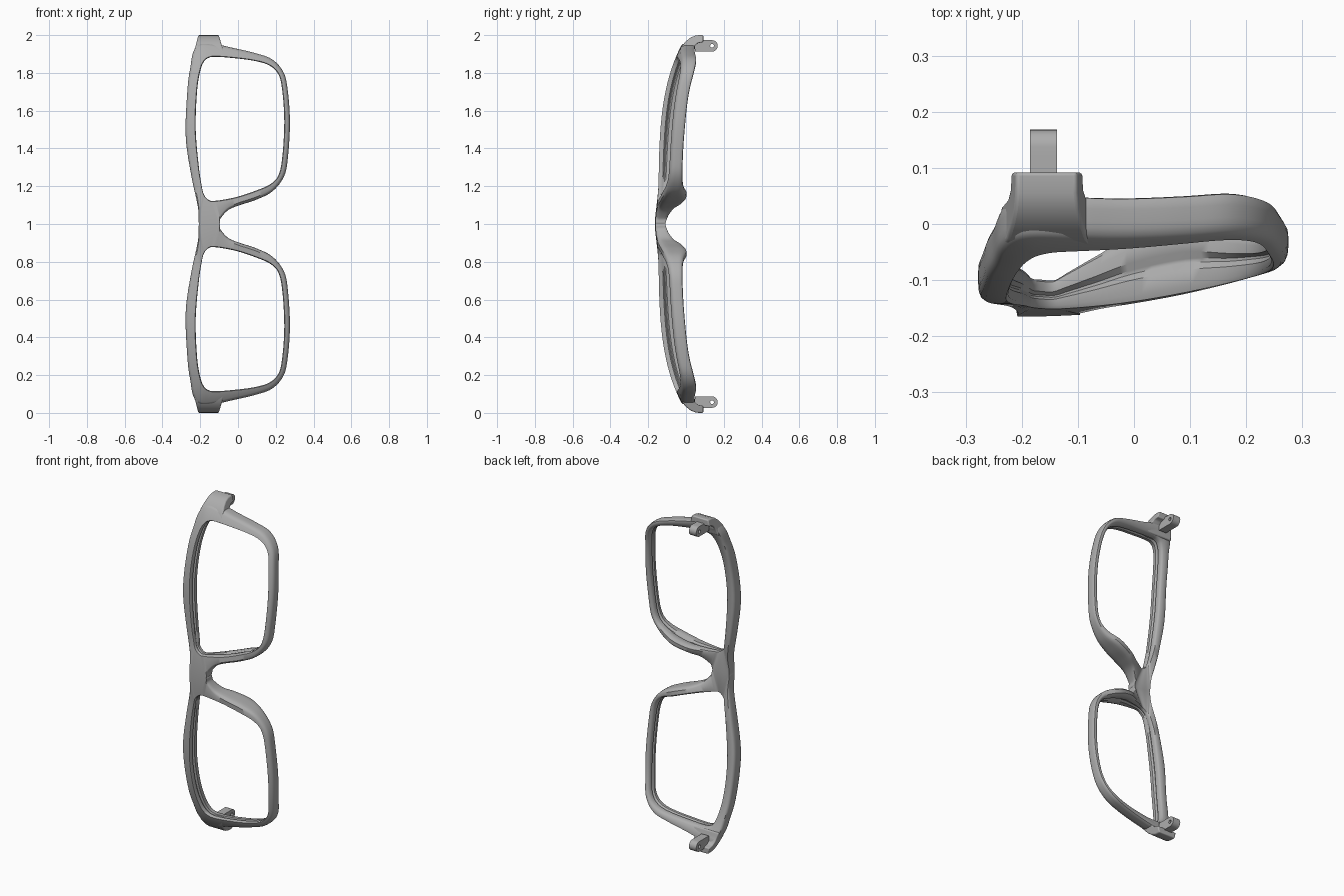
import bpy, bmesh, math
from mathutils import Vector

cube = bpy.data.objects.get("Cube")
if cube:
    bpy.data.objects.remove(cube)

grey = bpy.data.materials.new("grey plastic")
grey.use_nodes = True
grey.diffuse_color = (0.42, 0.42, 0.42, 1)
grey.node_tree.nodes["Principled BSDF"].inputs["Base Color"].default_value = grey.diffuse_color


def finish(name, bm, bevel=0.0, angle=40):
    """Turn a half model (heights measured from the bridge) into a mirrored object."""
    mesh = bpy.data.meshes.new(name)
    bm.to_mesh(mesh)
    bm.free()
    obj = bpy.data.objects.new(name, mesh)
    bpy.context.collection.objects.link(obj)
    mesh.materials.append(grey)
    obj.location.z = 1
    if bevel:
        mod = obj.modifiers.new("soft edges", "BEVEL")
        mod.width, mod.segments = bevel, 3
    mirror = obj.modifiers.new("mirror", "MIRROR")
    mirror.use_axis = (False, False, True)
    mirror.merge_threshold = 0.0005
    bpy.ops.object.select_all(action="DESELECT")
    obj.select_set(True)
    bpy.context.view_layer.objects.active = obj
    bpy.ops.object.shade_smooth_by_angle(angle=math.radians(angle))
    return obj


def front_y(x, h):
    """Curved and tilted front surface of the frame."""
    return -0.145 + 0.15 * h ** 4 - 0.02 * math.exp(-(h / 0.12) ** 2) + 0.3 * (x + 0.2) ** 2


def spline(p, q, r, s, t):
    return tuple(0.5 * (2 * b + (c - a) * t + (2 * a - 5 * b + 4 * c - d) * t * t
                        + (3 * b - a - 3 * c + d) * t ** 3) for a, b, c, d in zip(p, q, r, s))


# Rim stations: inner x, inner height, outer x, outer height, depth
stations = [
    (-.18, .86, -.237, .91, .075), (-.155, .88, -.2, .955, .075),
    (-.12, .885, -.11, .95, .075), (-.04, .88, -.03, .933, .075),
    (.08, .865, .09, .905, .075), (.165, .84, .18, .872, .075),
    (.215, .79, .24, .805, .07), (.235, .7, .263, .71, .065),
    (.245, .54, .275, .54, .065), (.235, .36, .265, .36, .065),
    (.215, .26, .245, .255, .07), (.17, .21, .185, .175, .09),
    (.09, .175, .1, .13, .125), (0, .145, .01, .1, .12),
    (-.07, .13, -.05, .075, .09), (-.12, .123, -.092, .03, .065),
    (-.145, .123, -.1, 0, .052), (-.165, .135, -.155, 0, .052),
    (-.18, .155, -.205, 0, .052), (-.19, .19, -.212, .09, .06),
    (-.207, .3, -.248, .26, .07), (-.224, .5, -.277, .47, .075),
    (-.217, .7, -.267, .72, .075), (-.2, .81, -.252, .83, .075)]

# Section: (inset from an edge, fraction of depth); the inner side holds the lens groove
inner_side = [(0, .78), (0, .58), (.01, .48), (.01, .42), (0, .32), (0, .1), (.004, 0)]
outer_side = [(.014, 0), (.005, .07), (.001, .2), (0, .35),
              (0, .65), (.001, .8), (.005, .93), (.014, 1)]
inner_back = [(.01, 1), (.003, .93)]


def section(bm, ix, ih, ox, oh, depth):
    oh = max(oh, 0)
    rounding = min(oh / 0.03, 1)
    a, b = Vector((ix, ih)), Vector((ox, oh))
    along = (b - a).normalized()
    ring = []
    for side, base, sign in ((inner_side, a, 1), (outer_side, b, -rounding), (inner_back, a, 1)):
        for inset, s in side:
            p = base + along * inset * sign
            ring.append(bm.verts.new((p.x, front_y(p.x, p.y) + s * depth, p.y)))
    return ring


# Lens rims joined at the bridge
bm = bmesh.new()
rings = []
count, steps = len(stations), 6
for i in range(count):
    near = [stations[(i + k) % count] for k in (-1, 0, 1, 2)]
    for j in range(steps):
        rings.append(section(bm, *spline(*near, j / steps)))
for k, ring in enumerate(rings):
    after = rings[(k + 1) % len(rings)]
    for j in range(len(ring)):
        m = (j + 1) % len(ring)
        bm.faces.new((ring[j], ring[m], after[m], after[j]))
bmesh.ops.recalc_face_normals(bm, faces=bm.faces)
caps = [f for f in bm.faces if all(abs(v.co.z) < 1e-5 for v in f.verts)]
bmesh.ops.delete(bm, geom=caps, context="FACES")
finish("frame_rims", bm)

# End pieces that sweep back to the hinges
profile = [(-.045, .89), (-.028, .935), (0, .968), (.025, .988), (.055, .999), (.092, 1),
           (.092, .963), (.062, .957), (.045, .94), (.036, .91), (.03, .89)]
bm = bmesh.new()
left = [bm.verts.new((-.21 - .25 * (1 - h), y, h)) for y, h in profile]
right = [bm.verts.new((-.102 + .3 * (1 - h), y, h)) for y, h in profile]
bm.faces.new(left)
bm.faces.new(right)
for j in range(len(profile)):
    m = (j + 1) % len(profile)
    bm.faces.new((left[j], left[m], right[m], right[j]))
bmesh.ops.recalc_face_normals(bm, faces=bm.faces)
finish("end_pieces", bm, bevel=0.006)

# Hinge tabs with a round end and a screw hole
bm = bmesh.new()
sides, radius, hole, reach = 32, .03, .01, .09
loops = []
for x, inner in ((-.185, False), (-.137, False), (-.137, True), (-.185, True)):
    loop = []
    for k in range(sides):
        c, s = math.cos(math.tau * k / sides), math.sin(math.tau * k / sides)
        if inner:
            y, h = hole * c, hole * s
        elif c >= -1e-6:
            y, h = radius * c, radius * s
        else:
            square = max(abs(c), abs(s))
            y, h = reach * c / square, radius * s / square
        loop.append(bm.verts.new((x, .138 + y, .943 + h)))
    loops.append(loop)
for n, loop in enumerate(loops):
    after = loops[(n + 1) % len(loops)]
    for k in range(sides):
        m = (k + 1) % sides
        bm.faces.new((loop[k], loop[m], after[m], after[k]))
bmesh.ops.recalc_face_normals(bm, faces=bm.faces)
finish("hinge_tabs", bm, angle=30)
